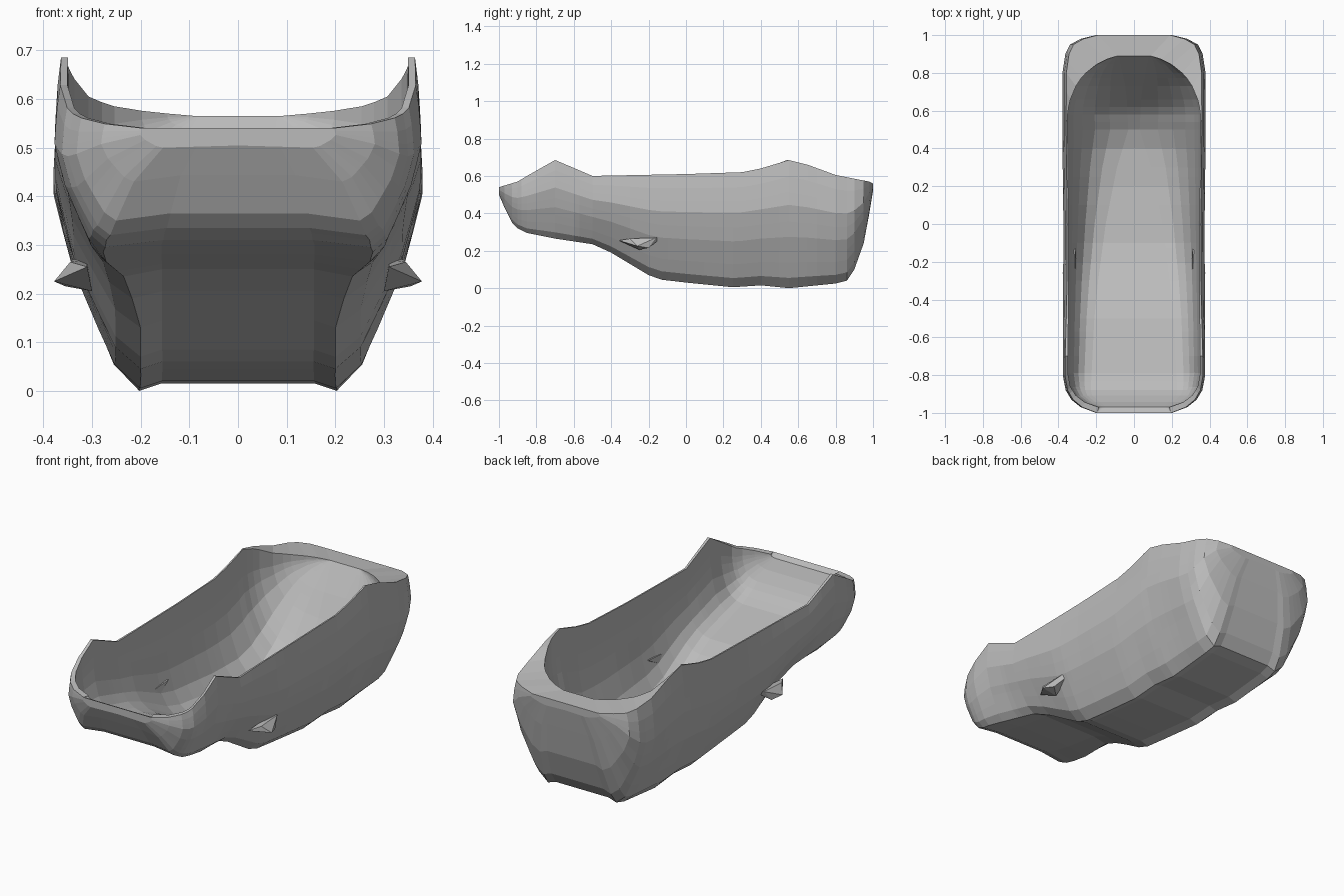
import bpy
import bmesh

if "Cube" in bpy.data.objects:
    bpy.data.objects.remove(bpy.data.objects["Cube"], do_unlink=True)

grey = bpy.data.materials.new("plain grey")
grey.use_nodes = True
COLOUR = (0.5, 0.5, 0.5, 1)
grey.diffuse_color = COLOUR
grey.node_tree.nodes["Principled BSDF"].inputs["Base Color"].default_value = COLOUR


def finish(bm, name):
    bmesh.ops.recalc_face_normals(bm, faces=bm.faces[:])
    mesh = bpy.data.meshes.new(name)
    bm.to_mesh(mesh)
    bm.free()
    mesh.materials.append(grey)
    obj = bpy.data.objects.new(name, mesh)
    bpy.context.collection.objects.link(obj)
    return obj


def along(keys, y):
    """Straight-line interpolation through (y, value) keys."""
    if y <= keys[0][0]:
        return keys[0][1]
    for (a, va), (b, vb) in zip(keys, keys[1:]):
        if y <= b:
            return va + (vb - va) * (y - a) / (b - a)
    return keys[-1][1]


# Lengthwise profiles of the hull
KEEL = [(-1, .5), (-.97, .43), (-.93, .35), (-.9, .32), (-.85, .295), (-.7, .265),
        (-.5, .235), (-.4, .19), (-.2, .07), (-.13, .045), (0, .03), (.25, .005),
        (.4, .015), (.55, 0), (.8, .025), (.86, .04), (.9, .1), (.95, .24),
        (.98, .4), (1, .52)]
RIM = [(-1, .54), (-.9, .57), (-.85, .6), (-.7, .685), (-.57, .63), (-.5, .6),
       (0, .61), (.3, .62), (.4, .64), (.55, .685), (.65, .66), (.8, .605),
       (.9, .585), (.98, .57), (1, .56)]
WIDTH = [(-1, .2), (-.97, .28), (-.93, .33), (-.88, .36), (-.8, .375), (-.5, .372),
         (0, .37), (.5, .376), (.8, .375), (.9, .36), (.95, .335), (.98, .28), (1, .2)]
# How much the lower corners are cut away
TAPER = [(-1, .5), (-.7, .6), (-.3, 1)]

# Lengthwise profiles of the hollow
SHIFT = [(-1, -.97), (-.9, -.88), (-.7, -.7), (.5, .5), (.7, .66), (.9, .8), (1, .89)]
FLOOR = [(-.97, .525), (-.93, .44), (-.88, .38), (-.8, .34), (-.5, .27), (-.4, .23),
         (-.2, .12), (-.1, .09), (.2, .06), (.45, .06), (.6, .16), (.7, .29),
         (.8, .44), (.89, .565)]
FLOOR_WIDTH = [(-.97, .15), (-.9, .23), (-.5, .21), (-.3, .19), (0, .15),
               (.3, .09), (.5, .03), (.7, .04), (.89, .08)]

# Outer side: (height fraction, width fraction)
SIDE = [(0, .54), (.08, .68), (.2, .77), (.3, .84), (.4, .91), (.52, .96),
        (.65, 1.01), (.75, 1), (.87, .985), (1, .955)]
# Inner side, from the rim down: (height fraction, width fraction)
WALL = [(1, 1), (.75, 1), (.6, .97), (.42, .9), (.22, .75), (.1, .55), (.03, .3), (0, 0)]


def section(y):
    low, high, width = along(KEEL, y), along(RIM, y), along(WIDTH, y)
    # Belly is slightly raised between two runners
    lift = min(.015, (high - low) / 9)
    half = [(0, y, low + lift), (width * .42, y, low + lift)]
    cut = along(TAPER, y)
    half += [(width * (1 - (1 - w) * cut), y, low + (high - low) * t) for t, w in SIDE]
    # Hollow narrows to a rounded end at the back
    yi = along(SHIFT, y)
    opening = .935 * width
    if yi > .5:
        opening = min(opening, .355 * (1 - ((yi - .5) / .4) ** 2.5) ** .5)
    floor, foot = along(FLOOR, yi), along(FLOOR_WIDTH, yi)
    top = max(high, floor)
    for t, w in WALL:
        half.append((foot + (opening - foot) * w, yi, floor + (top - floor) * t))
    half.append((0, yi, floor))
    return half + [(-x, v, z) for x, v, z in reversed(half[1:-1])]


# Hull and hollow as one closed loft
stations = {k[0] for k in KEEL + RIM + WIDTH}
stations |= {i / 10 for i in range(-9, 10)}
bm = bmesh.new()
rings = [[bm.verts.new(p) for p in section(y)] for y in sorted(stations)]
for a, b in zip(rings, rings[1:]):
    for i in range(len(a)):
        j = (i + 1) % len(a)
        bm.faces.new((a[i], a[j], b[j], b[i]))
# Each end gets a narrow upright face and a deck on top
k = len(SIDE) + 2
for ring in (rings[0], rings[-1]):
    bm.faces.new(ring[1 - k:] + ring[:k])
    bm.faces.new(ring[k - 1:len(ring) - k + 2])
bmesh.ops.triangulate(bm, faces=[f for f in bm.faces if len(f.verts) > 4])
finish(bm, "hollow_hull")

# Small pointed fin on each side
for side, name in ((1, "left_fin"), (-1, "right_fin")):
    bm = bmesh.new()
    for x, y, z in ((.31, -.36, .255), (.31, -.13, .27), (.3, -.25, .205),
                    (.34, -.16, .27), (.355, -.2, .215), (.378, -.26, .225),
                    (.345, -.3, .265)):
        bm.verts.new((x * side, y, z))
    bmesh.ops.convex_hull(bm, input=bm.verts[:])
    finish(bm, name)
